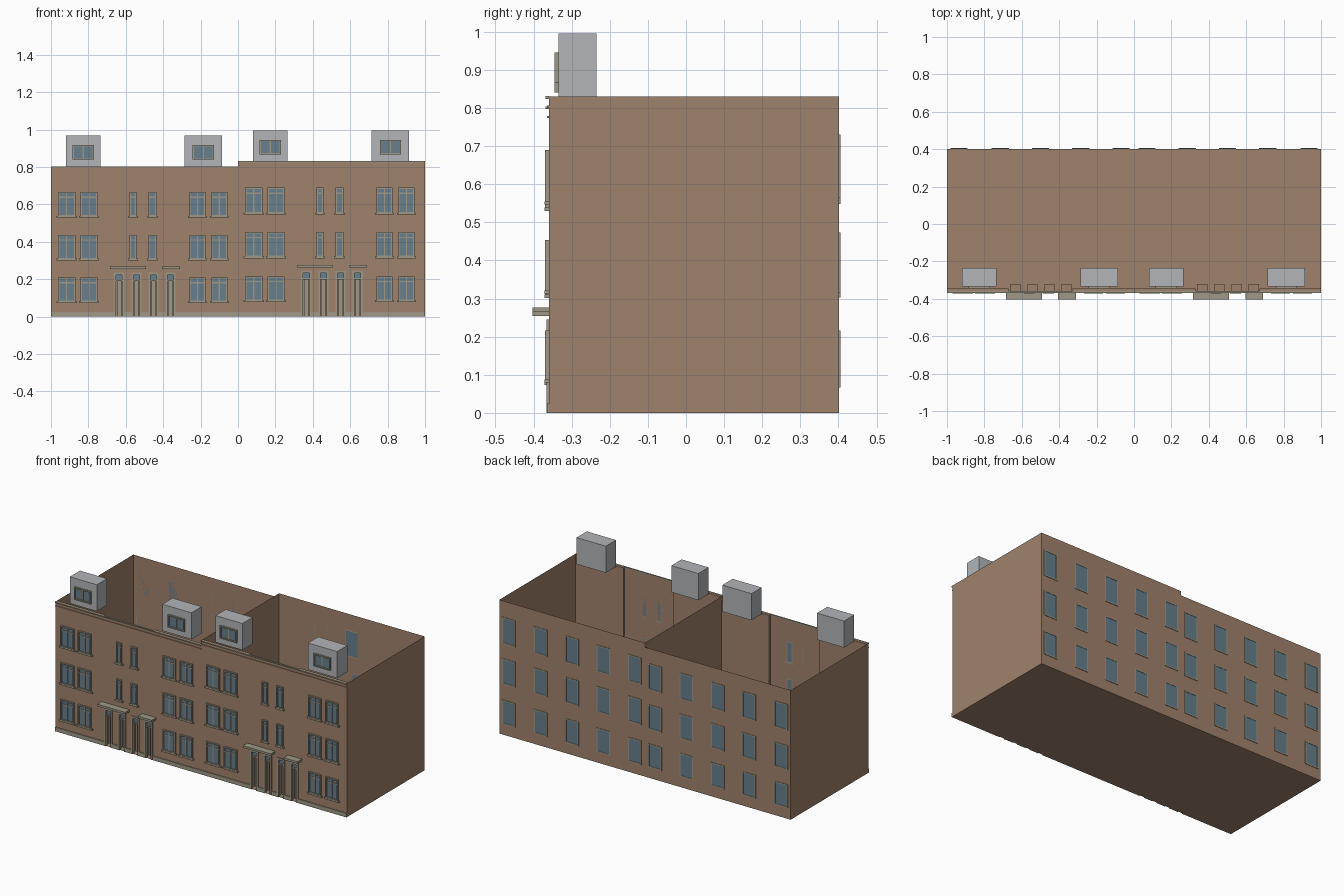
import bpy
import bmesh

if "Cube" in bpy.data.objects:
    bpy.data.objects.remove(bpy.data.objects["Cube"])


def material(name, rgb):
    m = bpy.data.materials.new(name)
    m.diffuse_color = (*rgb, 1)
    m.use_nodes = True
    m.node_tree.nodes["Principled BSDF"].inputs["Base Color"].default_value = m.diffuse_color
    return m


BRICK = material("brown brick", (0.352, 0.223, 0.150))
TRIM = material("stone trim", (0.342, 0.318, 0.240))
GLASS = material("blue grey glass", (0.135, 0.210, 0.262))
GREY = material("dormer grey", (0.445, 0.462, 0.479))

FRONT, BACK, LINING, NICHE = -0.36, 0.402, -0.345, -0.32


def finish(name, bm, mat):
    me = bpy.data.meshes.new(name)
    bm.to_mesh(me)
    bm.free()
    me.materials.append(mat)
    ob = bpy.data.objects.new(name, me)
    bpy.context.collection.objects.link(ob)
    return ob


def quad(bm, *pts):
    bm.faces.new([bm.verts.new(p) for p in pts])


def add_box(bm, x0, x1, y0, y1, z0, z1):
    r = bmesh.ops.create_cube(bm, size=1)
    for v in r["verts"]:
        v.co = (x0 + (v.co.x + 0.5) * (x1 - x0),
                y0 + (v.co.y + 0.5) * (y1 - y0),
                z0 + (v.co.z + 0.5) * (z1 - z0))


def boxes(name, mat, *dims):
    bm = bmesh.new()
    for d in dims:
        add_box(bm, *d)
    return finish(name, bm, mat)


def front_quad(bm, x0, x1, z0, z1, y=FRONT):
    quad(bm, (x0, y, z0), (x1, y, z0), (x1, y, z1), (x0, y, z1))


def window(name, x0, x1, z0, z1, wall, depth, bar, bars=(), transom=None, sill=False, out=-1):
    """Framed window on a wall; out is the outward y direction."""
    ya, yb = sorted((wall, wall + out * depth))
    d = [(x0, x0 + bar, ya, yb, z0, z1), (x1 - bar, x1, ya, yb, z0, z1),
         (x0 + bar, x1 - bar, ya, yb, z0, z0 + bar),
         (x0 + bar, x1 - bar, ya, yb, z1 - bar, z1)]
    yc, yd = sorted((wall, wall + out * depth * 0.6))
    for t in bars:
        c = x0 + t * (x1 - x0)
        d.append((c - 0.003, c + 0.003, yc, yd, z0 + bar, z1 - bar))
    if transom:
        zt = z0 + transom * (z1 - z0)
        d.append((x0 + bar, x1 - bar, yc, yd, zt - 0.003, zt + 0.003))
    if sill:
        d.append((x0 - 0.008, x1 + 0.008, ya - 0.001, yb, z0 - 0.007, z0 + 0.002))
    boxes(name + "_frame", TRIM, *d)
    ye, yf = sorted((wall, wall + out * depth * 0.3))
    boxes(name + "_glass", GLASS, (x0 + bar, x1 - bar, ye, yf, z0 + bar, z1 - bar))


DOORS = [(0.337, 0.392), (0.43, 0.484), (0.522, 0.576), (0.612, 0.667)]
WIDE = [(0.038, 0.13), (0.158, 0.248), (0.74, 0.825), (0.857, 0.943)]
NARROW = [(0.421, 0.457), (0.521, 0.563)]

HOUSES = [
    dict(tag="left", x=-1.0, top=0.803, door=0.235, roof=0.968,
         rows=[(0.08, 0.21), (0.308, 0.438), (0.537, 0.667)],
         back=[(0.067, 0.212), (0.303, 0.455), (0.548, 0.71)],
         dormers=[(0.08, 0.265), (0.715, 0.915)], dorm_z=(0.84, 0.918)),
    dict(tag="right", x=0.0, top=0.83, door=0.245, roof=0.995,
         rows=[(0.085, 0.216), (0.319, 0.453), (0.553, 0.69)],
         back=[(0.067, 0.216), (0.315, 0.473), (0.565, 0.73)],
         dormers=[(0.08, 0.265), (0.715, 0.915)], dorm_z=(0.867, 0.945)),
]

for h in HOUSES:
    tag, X, top, dz = h["tag"], h["x"], h["top"], h["door"]

    # Open-topped wall shell with floor
    bm = bmesh.new()
    x0, x1 = X, X + 1
    quad(bm, (x0, FRONT, 0), (x0, BACK, 0), (x1, BACK, 0), (x1, FRONT, 0))
    quad(bm, (x1, BACK, 0), (x0, BACK, 0), (x0, BACK, top), (x1, BACK, top))
    quad(bm, (x0, BACK, 0), (x0, FRONT, 0), (x0, FRONT, top), (x0, BACK, top))
    if tag == "right":
        quad(bm, (x1, FRONT, 0), (x1, BACK, 0), (x1, BACK, top), (x1, FRONT, top))

    # Front wall strips, with a recess behind each door
    cursor = x0
    for a, b in DOORS:
        a, b = a + X, b + X
        front_quad(bm, cursor, a, 0, top)
        front_quad(bm, a, b, dz, top)
        front_quad(bm, a, b, 0, dz, NICHE)
        quad(bm, (a, FRONT, 0), (a, NICHE, 0), (a, NICHE, dz), (a, FRONT, dz))
        quad(bm, (b, NICHE, 0), (b, FRONT, 0), (b, FRONT, dz), (b, NICHE, dz))
        quad(bm, (a, FRONT, dz), (a, NICHE, dz), (b, NICHE, dz), (b, FRONT, dz))
        cursor = b
    front_quad(bm, cursor, x1, 0, top)
    finish(tag + "_walls", bm, BRICK)

    # Thicker front wall either side of the stair bays
    boxes(tag + "_wall_lining", BRICK,
          (x0 + 0.001, X + 0.33, FRONT + 0.001, LINING, 0.001, top),
          (X + 0.672, x1 - 0.001, FRONT + 0.001, LINING, 0.001, top))

    # Plinth between the doors, coping and moulding
    edges = [0.0] + [e for d in DOORS for e in d] + [1.0]
    boxes(tag + "_plinth", TRIM, *[(X + edges[i], X + edges[i + 1], -0.365, FRONT, 0, 0.025)
                                   for i in range(0, len(edges), 2)])
    boxes(tag + "_coping", TRIM, (x0, x1, -0.368, FRONT + 0.002, top - 0.006, top + 0.001))
    boxes(tag + "_moulding", BRICK, (x0, x1, -0.364, FRONT, top - 0.03, top - 0.024))

    # Front windows
    for r, (z0, z1) in enumerate(h["rows"]):
        for i, (a, b) in enumerate(WIDE):
            window(f"{tag}_window_{r}_{i}", X + a, X + b, z0, z1, FRONT, 0.01, 0.007,
                   (0.5,), 0.78, True)
        if r:
            for i, (a, b) in enumerate(NARROW):
                window(f"{tag}_stair_window_{r}_{i}", X + a, X + b, z0, z1, FRONT, 0.01,
                       0.007, (), 0.78, True)

    # Back windows
    for r, (z0, z1) in enumerate(h["back"]):
        for i, c in enumerate((0.07, 0.285, 0.5, 0.715, 0.935)):
            c = c if tag == "right" else 1 - c
            window(f"{tag}_back_window_{r}_{i}", X + c - 0.046, X + c + 0.046, z0, z1,
                   BACK, 0.003, 0.007, out=1)

    # Doors: surround, leaf and glazed top light
    for i, (a, b) in enumerate(DOORS):
        a, b = X + a, X + b
        boxes(f"{tag}_door_surround_{i}", TRIM,
              (a, a + 0.011, -0.366, -0.35, 0, dz), (b - 0.011, b, -0.366, -0.35, 0, dz),
              (a, b, -0.366, -0.35, dz - 0.012, dz),
              (a + 0.011, b - 0.011, -0.362, -0.35, dz - 0.045, dz - 0.037))
        boxes(f"{tag}_door_{i}", TRIM, (a + 0.015, b - 0.015, -0.33, NICHE, 0.002, dz - 0.04))
        boxes(f"{tag}_top_light_{i}", GLASS,
              (a + 0.011, b - 0.011, -0.354, -0.351, dz - 0.037, dz - 0.012))

    # Canopies over the doors
    cz = dz + 0.019
    boxes(tag + "_canopies", TRIM, (X + 0.315, X + 0.507, -0.403, FRONT, cz, cz + 0.013),
          (X + 0.595, X + 0.69, -0.403, FRONT, cz, cz + 0.013))

    # Dormers with their windows
    for i, (a, b) in enumerate(h["dormers"]):
        boxes(f"{tag}_dormer_{i}", GREY, (X + a, X + b, -0.335, -0.235, top, h["roof"]))
        c = X + (a + b) / 2
        window(f"{tag}_dormer_window_{i}", c - 0.057, c + 0.057, *h["dorm_z"], -0.335,
               0.01, 0.007, (0.5,))
